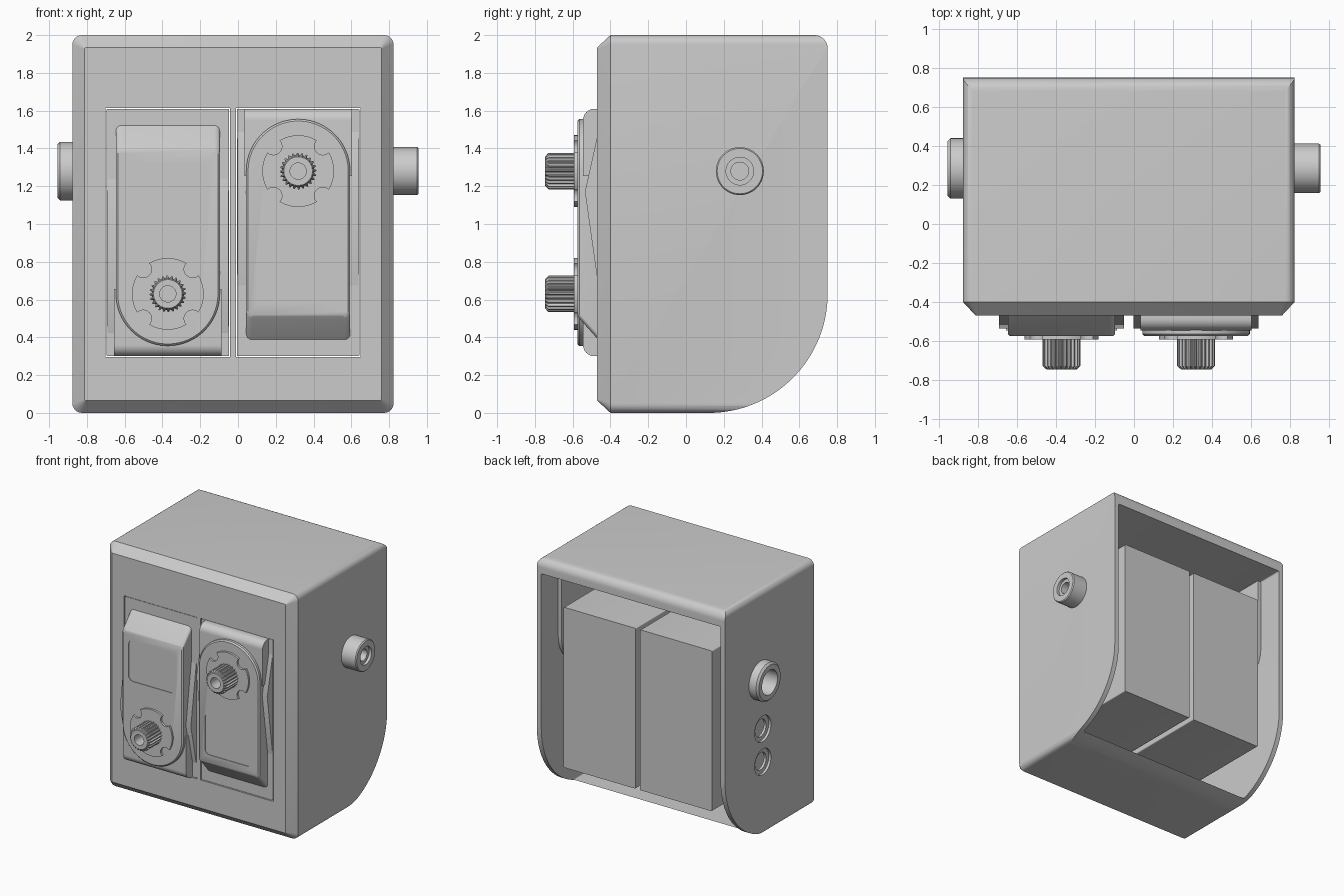
import bpy, bmesh
from math import sin, cos, pi, radians

cube = bpy.data.objects.get("Cube")
if cube:
    bpy.data.objects.remove(cube, do_unlink=True)

grey = bpy.data.materials.new("plain grey")
grey.use_nodes = True
COLOUR = (0.6, 0.6, 0.6, 1)
grey.diffuse_color = COLOUR
grey.node_tree.nodes["Principled BSDF"].inputs["Base Color"].default_value = COLOUR


def arc(cu, cv, r, start, end, n=12):
    """Points on an arc, angles in degrees."""
    steps = [radians(start + (end - start) * i / n) for i in range(n + 1)]
    return [(cu + r * cos(a), cv + r * sin(a)) for a in steps]


def circle(cu, cv, r, n=48):
    return arc(cu, cv, r, 0, 360, n)[:-1]


def rounded(u0, u1, v0, v1, r):
    return (arc(u1 - r, v1 - r, r, 0, 90, 6) + arc(u0 + r, v1 - r, r, 90, 180, 6)
            + arc(u0 + r, v0 + r, r, 180, 270, 6) + arc(u1 - r, v0 + r, r, 270, 360, 6))


def loft(name, axis, rings):
    """Skin a row of (position, outline) rings along the x or y axis."""
    bm = bmesh.new()
    loops = []
    for pos, pts in rings:
        loops.append([bm.verts.new((pos, u, v) if axis == "x" else (u, pos, v))
                      for u, v in pts])
    for a, b in zip(loops, loops[1:]):
        for i in range(len(a)):
            bm.faces.new((a[i - 1], a[i], b[i], b[i - 1]))
    bm.faces.new(loops[0])
    bm.faces.new(loops[-1])
    bmesh.ops.recalc_face_normals(bm, faces=bm.faces)
    mesh = bpy.data.meshes.new(name)
    bm.to_mesh(mesh)
    bm.free()
    mesh.materials.append(grey)
    obj = bpy.data.objects.new(name, mesh)
    bpy.context.collection.objects.link(obj)
    return obj


def prism(name, axis, a, b, pts):
    return loft(name, axis, [(a, pts), (b, pts)])


def carve(obj, cutter, operation="DIFFERENCE", keep=False):
    mod = obj.modifiers.new("carve", "BOOLEAN")
    mod.operation, mod.solver, mod.object = operation, "EXACT", cutter
    bpy.context.view_layer.objects.active = obj
    bpy.ops.object.modifier_apply(modifier=mod.name)
    if not keep:
        bpy.data.objects.remove(cutter, do_unlink=True)


def smooth(obj):
    bpy.ops.object.select_all(action="DESELECT")
    obj.select_set(True)
    bpy.context.view_layer.objects.active = obj
    bpy.ops.object.shade_smooth_by_angle(angle=radians(30))


LEFT, RIGHT = -0.88, 0.82
SERVO_Z = 0.955
SERVOS = {"left": (0.315, 0), "right": (-0.375, pi)}
AXLE = (0.285, 1.28)

# Housing: chamfered front, rounded edges, large curve at the lower back
outline = rounded(LEFT, RIGHT, 0, 2, 0.05)
front = rounded(LEFT + 0.065, RIGHT - 0.065, 0.065, 1.935, 0.008)
housing = loft("housing", "y", [(-0.47, front), (-0.4, outline), (0.9, outline)])
side = ([(-0.6, -0.1), (0.12, -0.1)] + arc(0.12, 0.63, 0.63, -90, 0, 32)
        + arc(0.68, 1.93, 0.07, 0, 90, 8) + [(0.68, 2.1), (-0.6, 2.1)])
carve(housing, prism("side_cutter", "x", -1.2, 1.2, side), "INTERSECT")
carve(housing, prism("cavity_cutter", "y", -0.39, 1.2,
                     rounded(LEFT + 0.04, RIGHT - 0.04, 0.035, 1.88, 0.01)))
for cx, _ in SERVOS.values():
    carve(housing, prism("window_cutter", "y", -0.8, -0.2,
                         rounded(cx - 0.33, cx + 0.33, 0.295, 1.615, 0.004)))

# Two stepped screw holes in the right wall
for z in (0.87, 0.6):
    for x, r in ((LEFT + 0.02, 0.105), (LEFT + 0.1, 0.07)):
        carve(housing, prism("hole_cutter", "x", LEFT - 0.1, x, circle(0.26, z, r)))

# Side bosses: a wide open bush and a narrower one with a stepped bore
bush = loft("right_bush", "x", [(LEFT + 0.02, circle(*AXLE, 0.155)),
                                (-0.945, circle(*AXLE, 0.155)),
                                (-0.96, circle(*AXLE, 0.14))])
bore = prism("bush_cutter", "x", -1.1, LEFT + 0.1, circle(*AXLE, 0.1))
carve(bush, bore, keep=True)
carve(housing, bore)
pin = loft("left_bush", "x", [(RIGHT - 0.02, circle(*AXLE, 0.127)),
                              (0.945, circle(*AXLE, 0.127)),
                              (0.953, circle(*AXLE, 0.12))])
carve(pin, prism("step_cutter", "x", 0.93, 1.1, circle(*AXLE, 0.073)))
carve(pin, prism("pin_cutter", "x", 0.83, 1.1, circle(*AXLE, 0.047)))

# Rounded pads on the inner side walls
pad = [(0.53, 1.885)] + arc(*AXLE, 0.245, 0, -180, 24) + [(0.04, 1.885)]
pads = [prism("left_wall_pad", "x", RIGHT - 0.07, RIGHT - 0.03, pad),
        prism("right_wall_pad", "x", LEFT + 0.03, LEFT + 0.07, pad)]
carve(pads[1], prism("pad_cutter", "x", -1.1, -0.7, circle(*AXLE, 0.1)))
for obj in [housing, bush, pin] + pads:
    smooth(obj)


def cover_outline(bottom, trim):
    w, r = 0.275 - trim, 0.03
    return (arc(0, 0.325, w, 0, 180, 40) + arc(r - w, bottom + r, r, 180, 270, 6)
            + arc(w - r, bottom + r, r, 270, 360, 6))


def servo(label, cx, turn):
    parts = []

    # Main case and side wedges
    case = rounded(-0.325, 0.325, -0.655, 0.655, 0.008)
    parts.append(prism(label + "_servo_case", "y", -0.465, 0.66, case))
    parts.append(prism(label + "_servo_wedge", "x", -0.32, 0.32,
                       [(-0.4, 0.555), (-0.46, 0.555), (-0.535, 0.215),
                        (-0.46, -0.315), (-0.4, -0.315)]))

    # Rounded end ledge under the output shaft
    ledge = [(-0.4, 0.3), (-0.545, 0.3)] + arc(-0.485, 0.595, 0.06, 180, 90) + [(-0.4, 0.655)]
    parts.append(prism(label + "_servo_ledge", "x", -0.285, 0.285, ledge))

    # Front cover with a sloped end and a shallow label recess
    cover = loft(label + "_servo_cover", "y", [(-0.44, cover_outline(-0.595, 0)),
                                               (-0.565, cover_outline(-0.455, 0)),
                                               (-0.575, cover_outline(-0.44, 0.01))])
    carve(cover, prism("recess_cutter", "y", -0.7, -0.57,
                       rounded(-0.215, 0.215, -0.375, -0.04, 0.04)))
    parts.append(cover)

    # Output disc with four round notches on the diagonals
    disc = prism(label + "_servo_disc", "y", -0.56, -0.592, circle(0, 0.325, 0.19))
    for k in range(4):
        a = pi / 4 + k * pi / 2
        carve(disc, prism("notch_cutter", "y", -0.7, -0.5,
                          circle(0.185 * cos(a), 0.325 + 0.185 * sin(a), 0.045, 24)))
    parts.append(disc)

    # Splined shaft with a chamfered tip and a bore
    teeth = 24

    def spline(scale, depth):
        pts = []
        for i in range(teeth * 4):
            r = scale * (0.097 if i % 4 < 2 else 0.097 - depth)
            a = 2 * pi * i / (teeth * 4)
            pts.append((r * cos(a), 0.325 + r * sin(a)))
        return pts
    shaft = loft(label + "_servo_shaft", "y", [(-0.57, spline(1, 0.012)),
                                               (-0.728, spline(1, 0.012)),
                                               (-0.747, spline(0.78, 0))])
    carve(shaft, prism("bore_cutter", "y", -0.9, -0.64, circle(0, 0.325, 0.043, 32)))
    parts.append(shaft)

    for obj in parts:
        smooth(obj)
        obj.location = (cx, 0, SERVO_Z)
        obj.rotation_euler = (0, turn, 0)


for label, (cx, turn) in SERVOS.items():
    servo(label, cx, turn)

# Centre everything across the width
for obj in bpy.context.collection.objects:
    if obj.type == "MESH" and grey.name in obj.data.materials:
        obj.location.x += 0.0035
